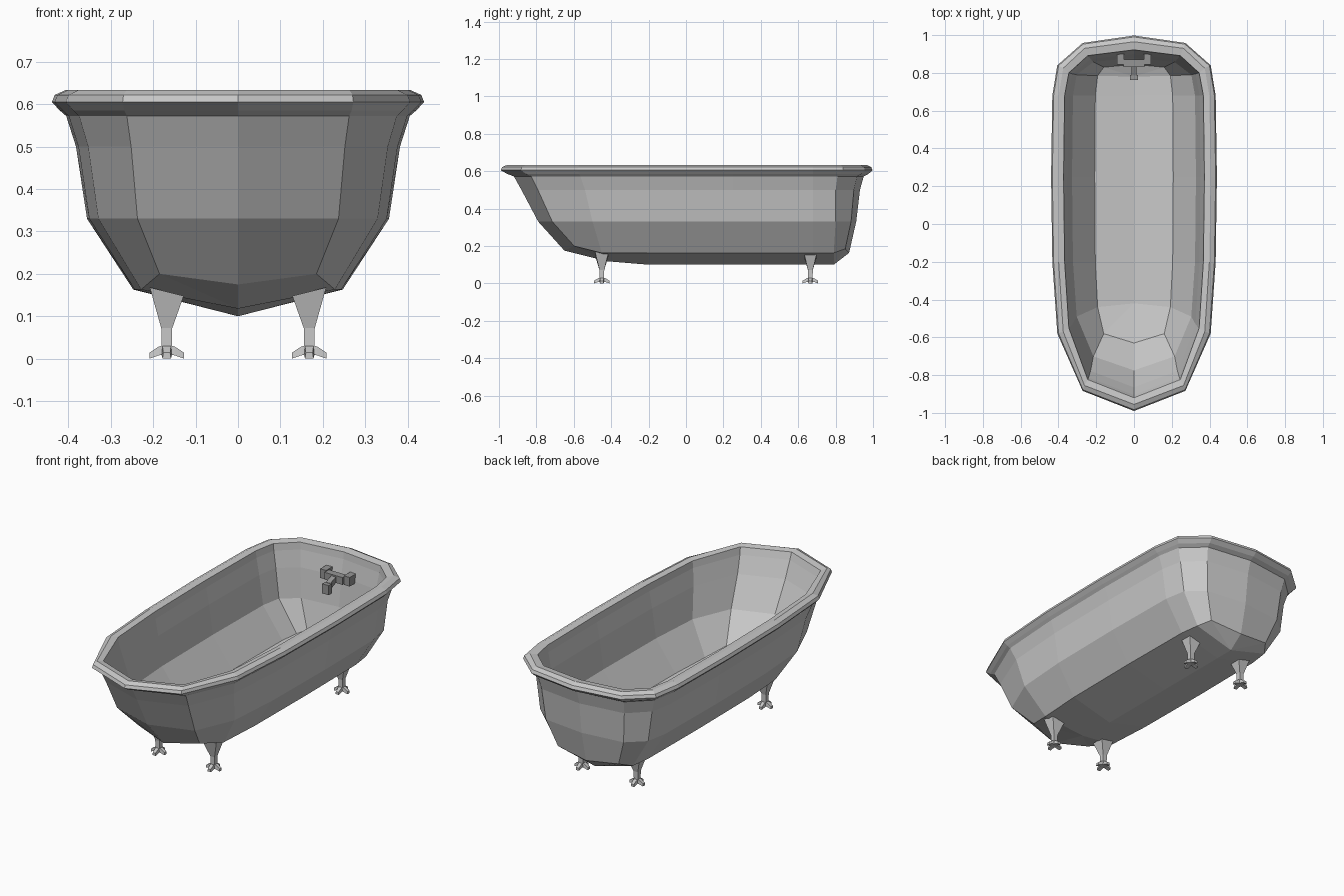
import bpy, bmesh, math
from mathutils import Matrix, Vector

if "Cube" in bpy.data.objects:
    bpy.data.objects.remove(bpy.data.objects["Cube"])


def material(name, v):
    m = bpy.data.materials.new(name)
    m.diffuse_color = (v, v, v, 1)
    m.use_nodes = True
    m.node_tree.nodes["Principled BSDF"].inputs["Base Color"].default_value = m.diffuse_color
    return m


enamel = material("grey enamel", 0.58)
metal = material("dark metal", 0.3)


def finish(bm, name, mat):
    bmesh.ops.remove_doubles(bm, verts=bm.verts, dist=0.0005)
    bmesh.ops.recalc_face_normals(bm, faces=bm.faces)
    me = bpy.data.meshes.new(name)
    bm.to_mesh(me)
    bm.free()
    me.materials.append(mat)
    ob = bpy.data.objects.new(name, me)
    bpy.context.collection.objects.link(ob)
    return ob


def ring(hw, cx, yf, ysf, ysb, yb, z, dzf=0, dzc=0):
    """Right half of the tub outline at one height, front centre to back centre."""
    return [(0, yf, z + dzf),
            (cx, yf + 0.26 * (ysf - yf), z + dzc),
            (0.925 * hw, ysf, z), (0.985 * hw, -0.2, z), (hw, 0.25, z),
            (0.985 * hw, 0.68, z), (0.925 * hw, ysb, z),
            (cx, yb - 0.25 * (yb - ysb), z + dzc * 0.6), (0, yb, z)]


def keel(z, front_z, yf, yb):
    """Centre line of the bottom, one point per outline station."""
    ys = [yf, yf, yf, -0.2, 0.25, 0.68, yb, yb, yb]
    return [(0, y, front_z if y == yf else z) for y in ys]


# Tub shell: outer belly, rolled rim, inner basin, as one loft
rows = [
    keel(0.10, 0.118, -0.42, 0.79),
    ring(0.247, 0.185, -0.65, -0.45, 0.79, 0.872, 0.163, 0.012, 0.037),
    ring(0.356, 0.237, -0.79, -0.50, 0.80, 0.91, 0.33),
    ring(0.382, 0.252, -0.88, -0.54, 0.80, 0.93, 0.50),
    ring(0.405, 0.262, -0.92, -0.565, 0.81, 0.95, 0.572),
    ring(0.420, 0.268, -0.955, -0.57, 0.825, 0.975, 0.585),
    ring(0.439, 0.272, -0.99, -0.58, 0.84, 0.998, 0.605),
    ring(0.432, 0.270, -0.983, -0.578, 0.838, 0.99, 0.622),
    ring(0.405, 0.262, -0.955, -0.57, 0.825, 0.965, 0.634),
    ring(0.373, 0.245, -0.92, -0.55, 0.80, 0.922, 0.628),
    ring(0.369, 0.240, -0.905, -0.55, 0.80, 0.918, 0.59),
    ring(0.352, 0.230, -0.865, -0.53, 0.795, 0.90, 0.50),
    ring(0.328, 0.215, -0.775, -0.49, 0.79, 0.88, 0.34),
    ring(0.208, 0.160, -0.63, -0.44, 0.785, 0.845, 0.178, 0.012, 0.02),
    keel(0.15, 0.15, -0.42, 0.78),
]
bm = bmesh.new()
for side in (1, -1):
    grid = [[bm.verts.new((side * x, y, z)) for x, y, z in r] for r in rows]
    for a, b in zip(grid, grid[1:]):
        for i in range(8):
            bm.faces.new((a[i], a[i + 1], b[i + 1], b[i]))
bmesh.ops.remove_doubles(bm, verts=bm.verts, dist=0.0005)
bmesh.ops.dissolve_degenerate(bm, edges=bm.edges, dist=0.0005)
finish(bm, "tub", enamel)


def prism(bm, lower, upper):
    """Six-sided solid between two four-point loops."""
    lo = [bm.verts.new(p) for p in lower]
    up = [bm.verts.new(p) for p in upper]
    bm.faces.new(lo)
    bm.faces.new(up)
    for i in range(4):
        j = (i + 1) % 4
        bm.faces.new((lo[i], lo[j], up[j], up[i]))


CORNERS = ((-1, -1), (1, -1), (1, 1), (-1, 1))


def square(hx, hy, z, slope=0):
    return [(sx * hx, sy * hy, z + slope * sx) for sx, sy in CORNERS]


# Claw feet: flared bracket, post and four splayed toes
for sx in (1, -1):
    for y, end in ((-0.45, "front"), (0.665, "back")):
        bm = bmesh.new()
        prism(bm, square(0.013, 0.013, 0.072), square(0.04, 0.036, 0.158, 0.01))
        prism(bm, square(0.012, 0.012, 0.01), square(0.013, 0.013, 0.074))
        for k in range(4):
            rot = Matrix.Rotation(k * math.pi / 2, 3, 'Z')
            inner = [(0.0, -0.012, 0.010), (0.0, 0.012, 0.010),
                     (0.0, 0.010, 0.031), (0.0, -0.010, 0.031)]
            outer = [(0.041, -0.010, 0.0), (0.041, 0.010, 0.0),
                     (0.041, 0.008, 0.014), (0.041, -0.008, 0.014)]
            mid = [(0.018, p[1], p[2] - 0.002) for p in inner]
            prism(bm, [rot @ Vector(p) for p in inner], [rot @ Vector(p) for p in mid])
            prism(bm, [rot @ Vector(p) for p in mid], [rot @ Vector(p) for p in outer])
        bmesh.ops.transform(bm, verts=bm.verts,
                            matrix=Matrix.Translation((sx * 0.168, y, 0)) @ Matrix.Diagonal((sx, 1, 1, 1)))
        me_bm = bm
        bmesh.ops.recalc_face_normals(me_bm, faces=me_bm.faces)
        finish(me_bm, f"{end}_{'right' if sx > 0 else 'left'}_foot", enamel)


def box(bm, x0, x1, y0, y1, z0, z1):
    loop = ((x0, y0), (x1, y0), (x1, y1), (x0, y1))
    prism(bm, [(*p, z0) for p in loop], [(*p, z1) for p in loop])


# Wall tap: crossbar, two end pipes into the wall, and drooping spout
bm = bmesh.new()
box(bm, -0.056, 0.056, 0.832, 0.87, 0.495, 0.535)
for s in (1, -1):
    x0, x1 = sorted((s * 0.054, s * 0.09))
    box(bm, x0, x1, 0.845, 0.91, 0.49, 0.54)
prism(bm, [(-0.014, 0.84, 0.497), (0.014, 0.84, 0.497), (0.014, 0.84, 0.53), (-0.014, 0.84, 0.53)],
      [(-0.014, 0.785, 0.475), (0.014, 0.785, 0.475), (0.014, 0.785, 0.51), (-0.014, 0.785, 0.51)])
box(bm, -0.02, 0.02, 0.762, 0.79, 0.455, 0.508)
finish(bm, "tap", metal)
